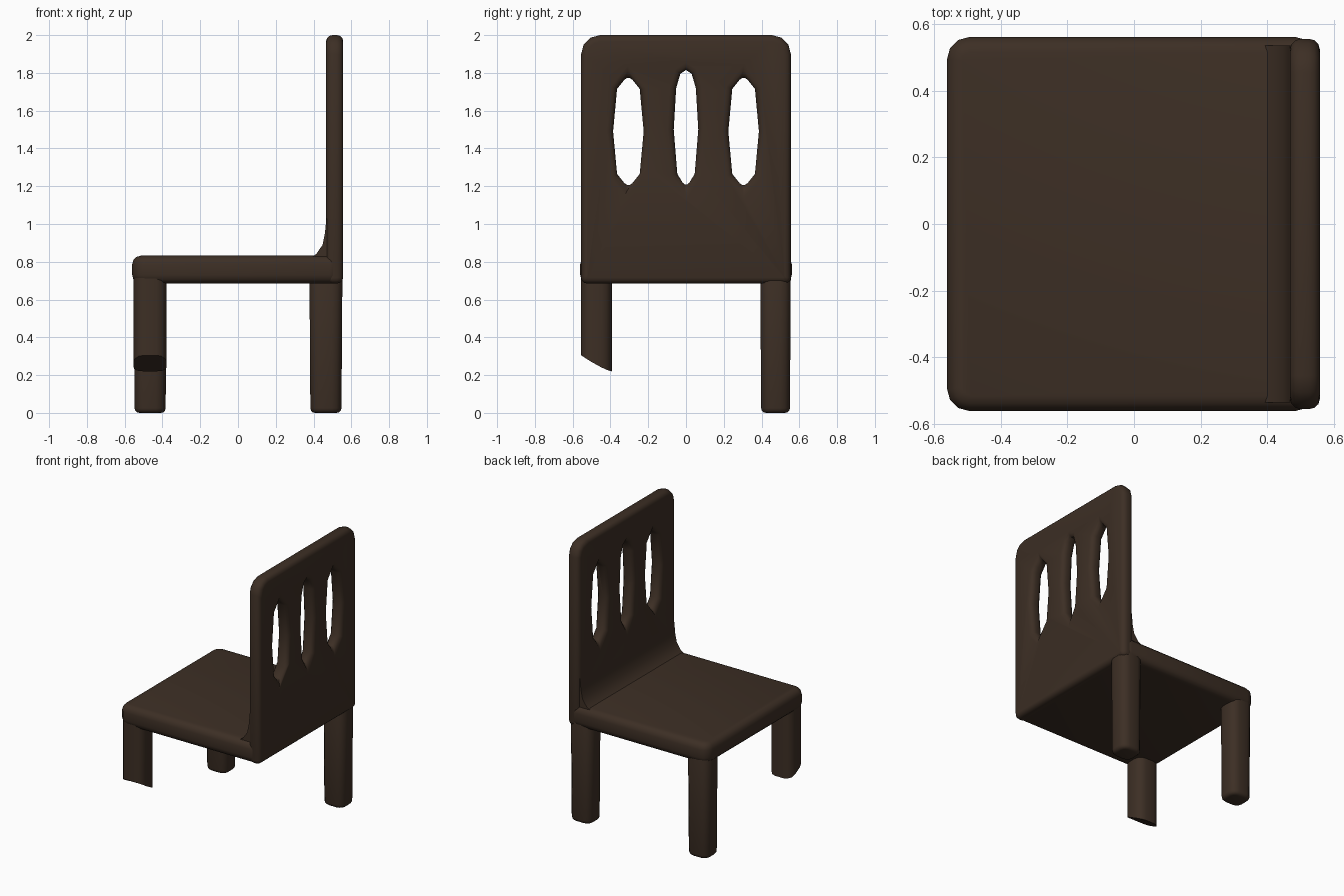
import bpy, bmesh, math
from mathutils import Vector

if "Cube" in bpy.data.objects:
    bpy.data.objects.remove(bpy.data.objects["Cube"])

wood = bpy.data.materials.new("dark brown wood")
wood.diffuse_color = (0.046, 0.028, 0.018, 1)
wood.use_nodes = True
wood.node_tree.nodes["Principled BSDF"].inputs["Base Color"].default_value = wood.diffuse_color


def prism(name, pts, axis, lo, hi):
    """Extrude a 2D outline along an axis between lo and hi."""
    def place(p, h):
        a, b = p
        return Vector({'x': (h, a, b), 'y': (a, h, b), 'z': (a, b, h)}[axis])
    bm = bmesh.new()
    ends = [[bm.verts.new(place(p, h)) for p in pts] for h in (lo, hi)]
    n = len(pts)
    bm.faces.new(ends[0])
    bm.faces.new(ends[1])
    for i in range(n):
        j = (i + 1) % n
        bm.faces.new((ends[0][i], ends[0][j], ends[1][j], ends[1][i]))
    bmesh.ops.recalc_face_normals(bm, faces=bm.faces)
    me = bpy.data.meshes.new(name)
    bm.to_mesh(me)
    bm.free()
    ob = bpy.data.objects.new(name, me)
    bpy.context.collection.objects.link(ob)
    me.materials.append(wood)
    return ob


def round_rect(x0, x1, y0, y1, radii, steps=3):
    """Rectangle outline; radii run from lower left counter-clockwise."""
    pts = []
    corners = ((x0, y0, 1, 1), (x1, y0, -1, 1), (x1, y1, -1, -1), (x0, y1, 1, -1))
    for k, ((cx, cy, sx, sy), r) in enumerate(zip(corners, radii)):
        for s in range(steps + 1):
            a = math.pi * (1 + k / 2 + s / steps / 2)
            pts.append((cx + sx * r + r * math.cos(a), cy + sy * r + r * math.sin(a)))
    return pts


def finish(ob, bevel=0, limit=80, cutters=()):
    """Cut, round the edges and smooth-shade a part."""
    for c in cutters:
        m = ob.modifiers.new("cut", 'BOOLEAN')
        m.object, m.operation, m.solver = c, 'DIFFERENCE', 'EXACT'
    if bevel:
        m = ob.modifiers.new("round", 'BEVEL')
        m.width, m.segments, m.use_clamp_overlap = bevel, 3, False
        m.limit_method, m.angle_limit = 'ANGLE', math.radians(limit)
    bpy.context.view_layer.update()
    dg = bpy.context.evaluated_depsgraph_get()
    me = bpy.data.meshes.new_from_object(ob.evaluated_get(dg))
    ob.modifiers.clear()
    ob.data = me
    for p in me.polygons:
        p.use_smooth = True
    me.set_sharp_from_angle(angle=math.radians(50))
    for c in cutters:
        bpy.data.objects.remove(c)


# seat slab
finish(prism("seat", round_rect(-0.56, 0.55, -0.56, 0.56, [0.065] * 4), 'z', 0.685, 0.832), 0.045)

# backrest with three tall slots
back = prism("backrest", round_rect(-0.555, 0.555, 0.685, 2.0, [0.03, 0.03, 0.1, 0.1]), 'x', 0.467, 0.557)
outer = [(0.0, 1.19), (0.06, 1.265), (0.081, 1.49), (0.06, 1.715), (0.0, 1.79)]
middle = [(0.0, 1.19), (0.046, 1.265), (0.065, 1.5), (0.052, 1.72), (0.03, 1.795), (0.0, 1.815)]
slots = []
for cy, half in ((-0.305, outer), (0.0, middle), (0.305, outer)):
    left = [(-y, z) for y, z in half[-2:0:-1]]
    cutter = prism("slot_cutter", [(cy + y, z) for y, z in half + left], 'x', 0.3, 0.7)
    cutter.hide_render = True
    slots.append(cutter)
finish(back, 0.033, 80, slots)

# curved joint between seat and backrest
finish(prism("back_joint", [(0.39, 0.825), (0.415, 0.842), (0.448, 0.89), (0.46, 0.95),
                            (0.468, 1.03), (0.5, 1.03), (0.5, 0.8)], 'y', -0.535, 0.535))

# three legs; one is broken short, the fourth is missing
for name, sx, sy, broken in (("back_leg", 1, 1, False), ("side_leg", -1, 1, False),
                             ("broken_leg", -1, -1, True)):
    xs, ys = sorted((sx * 0.378, sx * 0.553)), sorted((sy * 0.393, sy * 0.555))
    leg = prism(name, round_rect(*xs, *ys, [0.055] * 4), 'z', 0.0, 0.77)
    for v in leg.data.vertices:
        if v.co.z < 0.1:
            if broken:
                v.co.z = 0.22 + 0.085 * ((v.co.y + 0.393) / -0.162) ** 1.3 if v.co.y < -0.3931 else 0.22
            else:
                # slight taper towards the foot
                v.co.x += (sx * 0.464 - v.co.x) * 0.06
                v.co.y += (sy * 0.474 - v.co.y) * 0.06
    finish(leg, 0 if broken else 0.025, 60)
